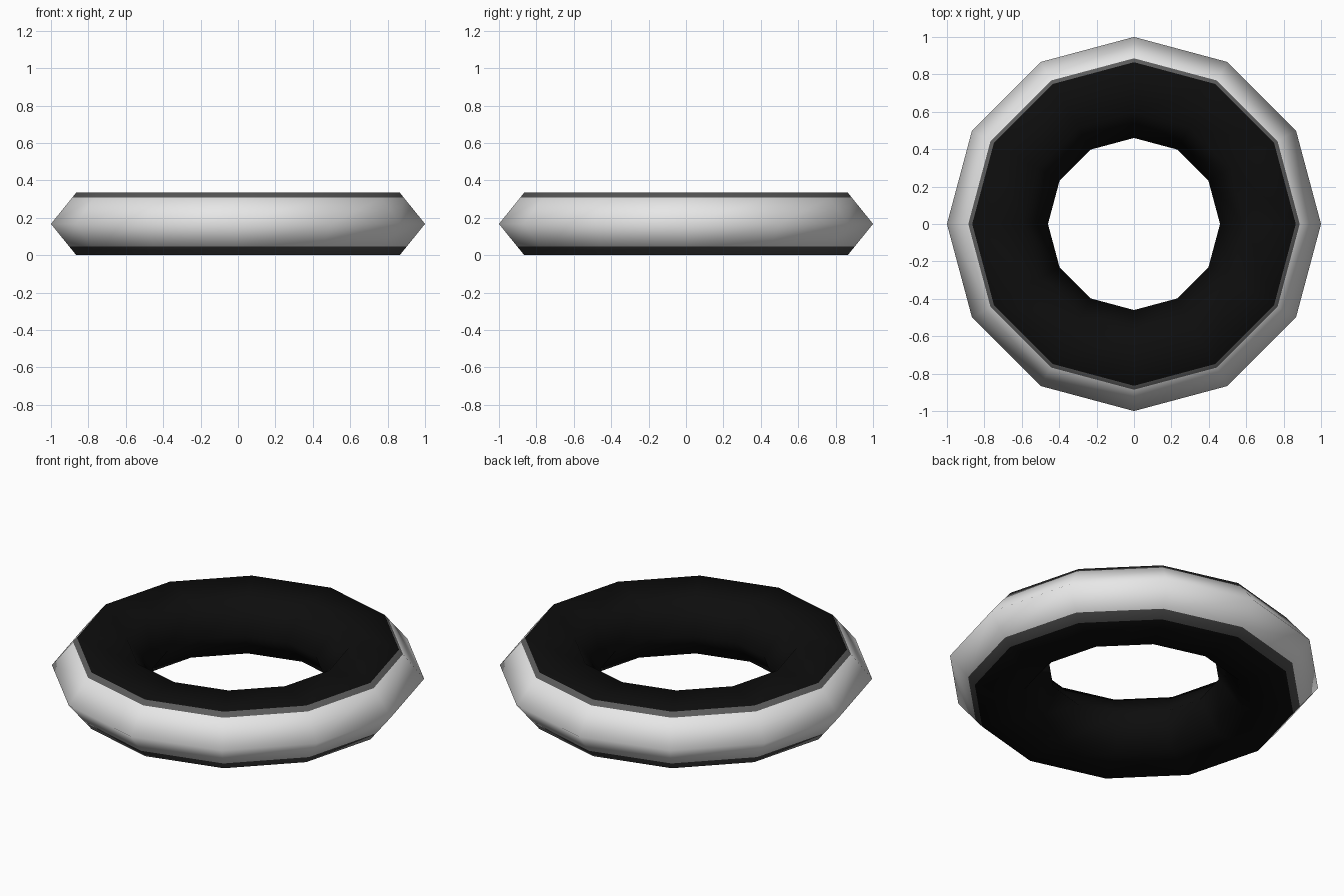
import bpy
import math
from mathutils import Vector

if "Cube" in bpy.data.objects:
    bpy.data.objects.remove(bpy.data.objects["Cube"])

SIDES = 12
H = 0.334          # total height
MID = H / 2
R_OUT, R_EDGE, R_FLAT, R_IN = 1.0, 0.865, 0.595, 0.46


def material(name, rgb):
    m = bpy.data.materials.new(name)
    m.diffuse_color = (*rgb, 1.0)
    m.use_nodes = True
    m.node_tree.nodes["Principled BSDF"].inputs["Base Color"].default_value = m.diffuse_color
    return m


mats = [
    material("white sidewall", (0.8, 0.8, 0.8)),
    material("dark grey upper trim", (0.105, 0.105, 0.105)),
    material("dark grey lower trim", (0.075, 0.075, 0.075)),
    material("black", (0.004, 0.004, 0.004)),
]

# Hexagonal cross-section corners with smooth normals (radius, height)
slope = Vector((MID, R_OUT - R_EDGE)).normalized()
nx, nz = (slope + Vector((0, 1))).normalized()
p_out, n_out = Vector((R_OUT, MID)), Vector((1, 0))
p_top, n_top = Vector((R_EDGE, H)), Vector((nx, nz))
p_bot, n_bot = Vector((R_EDGE, 0)), Vector((nx, -nz))


def between(p, n, q, m, t):
    return p.lerp(q, t), n.lerp(m, t).normalized()


# Counter-clockwise profile, with extra loops where the trim bands begin
profile = [
    (p_bot, n_bot),
    between(p_bot, n_bot, p_out, n_out, 0.045 / MID),
    (p_out, n_out),
    between(p_top, n_top, p_out, n_out, 0.026 / MID),
    (p_top, n_top),
    (Vector((R_FLAT, H)), Vector((-nx, nz))),
    (Vector((R_IN, MID)), Vector((-1, 0))),
    (Vector((R_FLAT, 0)), Vector((-nx, -nz))),
]
strip_material = [2, 0, 0, 1, 3, 3, 3, 3]
P = len(profile)

# Sweep the profile round the axis
verts, normals, faces, slots = [], [], [], []
for i in range(SIDES):
    a = 2 * math.pi * i / SIDES
    c, s = math.cos(a), math.sin(a)
    for p, n in profile:
        verts.append((p.x * c, p.x * s, p.y))
        normals.append((n.x * c, n.x * s, n.y))
    j = (i + 1) % SIDES
    for k in range(P):
        k2 = (k + 1) % P
        faces.append((i * P + k, j * P + k, j * P + k2, i * P + k2))
        slots.append(strip_material[k])

mesh = bpy.data.meshes.new("ring")
mesh.from_pydata(verts, [], faces)
for m in mats:
    mesh.materials.append(m)
for f, slot in zip(mesh.polygons, slots):
    f.material_index = slot
    f.use_smooth = True
mesh.update()
# Keep the soft shading of the plain hexagonal ring across the trim loops
mesh.normals_split_custom_set_from_vertices(normals)

ring = bpy.data.objects.new("ring", mesh)
bpy.context.collection.objects.link(ring)
